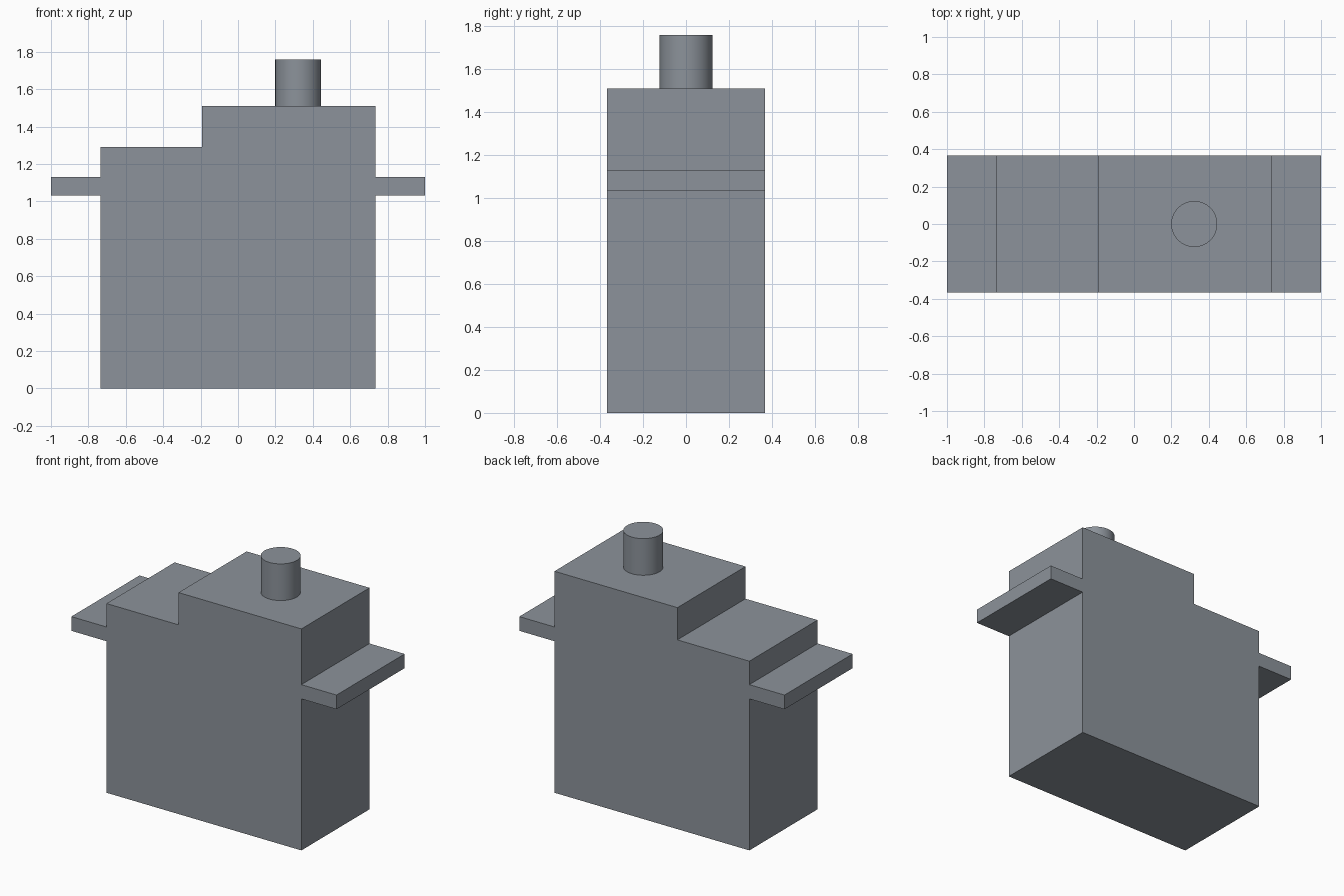
import bpy
import bmesh
import math

if "Cube" in bpy.data.objects:
    bpy.data.objects.remove(bpy.data.objects["Cube"])

HALF_DEPTH = 0.367
TOP_Z = 1.51

# Dark blue-grey plastic
plastic = bpy.data.materials.new("dark_plastic")
plastic.diffuse_color = (0.262, 0.29, 0.325, 1)
plastic.use_nodes = True
plastic.node_tree.nodes["Principled BSDF"].inputs["Base Color"].default_value = plastic.diffuse_color


def extruded_profile(name, points, half_depth):
    """Extrude an x-z outline along y, centred on y = 0."""
    bm = bmesh.new()
    face = bm.faces.new([bm.verts.new((x, -half_depth, z)) for x, z in points])
    result = bmesh.ops.extrude_face_region(bm, geom=[face])
    verts = [g for g in result["geom"] if isinstance(g, bmesh.types.BMVert)]
    bmesh.ops.translate(bm, verts=verts, vec=(0, 2 * half_depth, 0))
    bmesh.ops.recalc_face_normals(bm, faces=bm.faces)
    mesh = bpy.data.meshes.new(name)
    bm.to_mesh(mesh)
    bm.free()
    obj = bpy.data.objects.new(name, mesh)
    bpy.context.collection.objects.link(obj)
    return obj


# Motor case: stepped top with a mounting flange on each side
case = extruded_profile("servo_case", [
    (-0.735, 0), (0.735, 0),
    (0.735, 1.033), (1, 1.033), (1, 1.13), (0.735, 1.13),
    (0.735, TOP_Z), (-0.192, TOP_Z),
    (-0.192, 1.29), (-0.735, 1.29),
    (-0.735, 1.13), (-1, 1.13), (-1, 1.033), (-0.735, 1.033),
], HALF_DEPTH)
case.data.materials.append(plastic)

# Output shaft standing on the raised top
shaft_height = 0.25
bpy.ops.mesh.primitive_cylinder_add(
    vertices=64, radius=0.123, depth=shaft_height,
    location=(0.322, 0, TOP_Z + shaft_height / 2))
shaft = bpy.context.object
shaft.name = "output_shaft"
shaft.data.materials.append(plastic)
bpy.ops.object.shade_smooth_by_angle(angle=math.radians(30))
